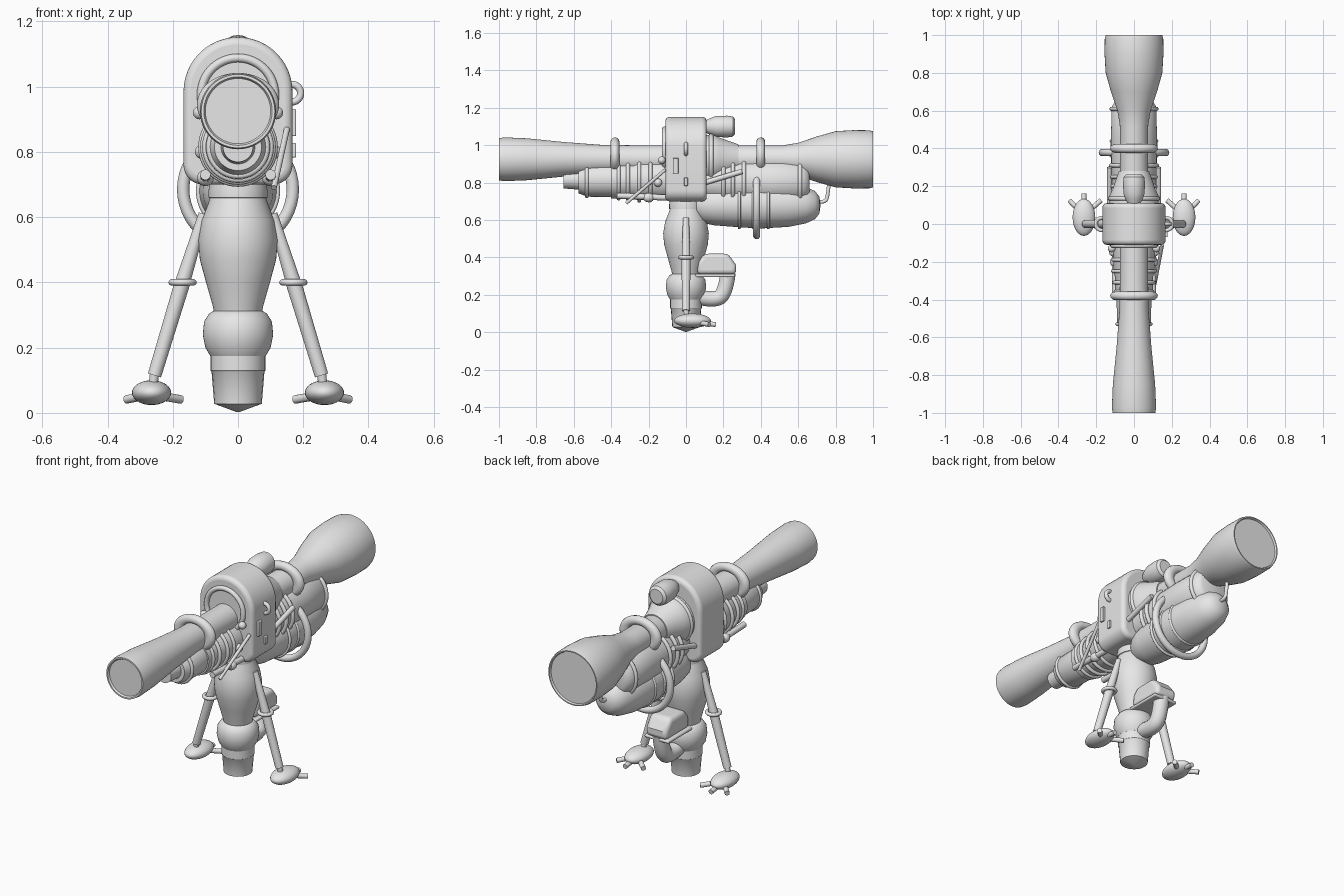
import bpy, bmesh
from math import sin, cos, pi, radians
from mathutils import Vector, Matrix

cube = bpy.data.objects.get("Cube")
if cube:
    bpy.data.objects.remove(cube)

grey = bpy.data.materials.new("light_grey")
grey.use_nodes = True
grey.diffuse_color = (0.8, 0.8, 0.8, 1)
grey.node_tree.nodes["Principled BSDF"].inputs["Base Color"].default_value = (0.8, 0.8, 0.8, 1)


def finish(name, bm, angle=35):
    bmesh.ops.recalc_face_normals(bm, faces=bm.faces[:])
    mesh = bpy.data.meshes.new(name)
    bm.to_mesh(mesh)
    bm.free()
    mesh.materials.append(grey)
    mesh.shade_smooth()
    mesh.set_sharp_from_angle(angle=radians(angle))
    ob = bpy.data.objects.new(name, mesh)
    bpy.context.scene.collection.objects.link(ob)
    return ob


def lathe(name, profile, centre=(0, 0, 0), axis="Y", segs=48):
    """Revolve (position, radius) pairs round an axis; close both ends."""
    bm = bmesh.new()
    rings = []
    for t, r in profile:
        ring = []
        for i in range(segs):
            a = 2 * pi * i / segs
            u, v = r * cos(a), r * sin(a)
            p = (u, t, v) if axis == "Y" else (u, v, t)
            ring.append(bm.verts.new(Vector(p) + Vector(centre)))
        rings.append(ring)
    for a, b in zip(rings, rings[1:]):
        for i in range(segs):
            j = (i + 1) % segs
            bm.faces.new((a[i], a[j], b[j], b[i]))
    bm.faces.new(rings[0])
    bm.faces.new(rings[-1])
    return finish(name, bm)


def torus(name, centre, radius, thick, axis="Y", stretch=1.0):
    bm = bmesh.new()
    n, m = 48, 14
    grid = []
    for i in range(n):
        a = 2 * pi * i / n
        row = []
        for k in range(m):
            b = 2 * pi * k / m
            r, h = radius + thick * cos(b), thick * sin(b)
            u, v = r * cos(a) * stretch, r * sin(a)
            p = (u, h, v) if axis == "Y" else (u, v, h)
            row.append(bm.verts.new(Vector(p) + Vector(centre)))
        grid.append(row)
    for i in range(n):
        for k in range(m):
            a, b = grid[i], grid[(i + 1) % n]
            bm.faces.new((a[k], b[k], b[(k + 1) % m], a[(k + 1) % m]))
    return finish(name, bm)


def ball(name, centre, size):
    bm = bmesh.new()
    bmesh.ops.create_uvsphere(bm, u_segments=32, v_segments=18, radius=1)
    bmesh.ops.transform(bm, matrix=Matrix.Translation(centre) @ Matrix.Diagonal((*size, 1)), verts=bm.verts)
    return finish(name, bm)


def rod(name, a, b, r1, r2=None):
    a, b = Vector(a), Vector(b)
    d = b - a
    bm = bmesh.new()
    bmesh.ops.create_cone(bm, cap_ends=True, segments=24, radius1=r1,
                          radius2=r1 if r2 is None else r2, depth=d.length)
    spin = Vector((0, 0, 1)).rotation_difference(d).to_matrix().to_4x4()
    bmesh.ops.transform(bm, matrix=Matrix.Translation((a + b) / 2) @ spin, verts=bm.verts)
    return finish(name, bm)


def pipe(name, points, r):
    cu = bpy.data.curves.new(name, "CURVE")
    cu.dimensions = "3D"
    cu.bevel_depth, cu.bevel_resolution, cu.use_fill_caps = r, 5, True
    sp = cu.splines.new("NURBS")
    sp.points.add(len(points) - 1)
    for p, co in zip(sp.points, points):
        p.co = (*co, 1)
    sp.use_endpoint_u, sp.order_u, sp.resolution_u = True, 3, 10
    cu.materials.append(grey)
    ob = bpy.data.objects.new(name, cu)
    bpy.context.scene.collection.objects.link(ob)
    return ob


def slab(name, outline, axis, lo, hi, bevel):
    """Extrude a 2D outline along x or y and round its edges."""
    bm = bmesh.new()
    vs = [bm.verts.new((u, lo, v) if axis == "Y" else (lo, u, v)) for u, v in outline]
    f = bm.faces.new(vs)
    ext = bmesh.ops.extrude_face_region(bm, geom=[f])["geom"]
    d = (0, hi - lo, 0) if axis == "Y" else (hi - lo, 0, 0)
    bmesh.ops.translate(bm, vec=d, verts=[g for g in ext if isinstance(g, bmesh.types.BMVert)])
    ob = finish(name, bm)
    mod = ob.modifiers.new("rounding", "BEVEL")
    mod.width, mod.segments, mod.limit_method, mod.angle_limit = bevel, 4, "ANGLE", radians(40)
    return ob


# Main tube with flared, recessed ends
Z = 0.925
lathe("main_tube", [(-0.99, 0.1), (-1, 0.105), (-1, 0.113), (-0.97, 0.117), (-0.85, 0.112), (-0.65, 0.092),
                    (-0.45, 0.077), (-0.3, 0.075), (0.52, 0.075), (0.6, 0.088), (0.7, 0.122),
                    (0.8, 0.15), (0.9, 0.156), (0.98, 0.155), (1, 0.15), (1, 0.144), (0.99, 0.14)], (0, 0, Z))
for label, y in (("front", -0.38), ("rear", 0.4)):
    torus(label + "_tube_ring", (0, y, 0.945), 0.073, 0.024, stretch=1.3)

# Central housing: round top, rounded lower corners
arc = [(0.167 * cos(pi * i / 24), 0.985 + 0.167 * sin(pi * i / 24)) for i in range(25)]
corner = [(0.107 + 0.06 * cos(pi * i / 16), 0.76 - 0.06 * sin(pi * i / 16)) for i in range(9)]
outline = arc + [(-x, z) for x, z in corner] + corner[::-1]
slab("housing", outline, "Y", -0.11, 0.11, 0.022)
torus("housing_front_ring", (0, -0.115, 0.975), 0.113, 0.013)
lathe("housing_rear_collar", [(0.1, 0.13), (0.15, 0.13), (0.18, 0.115), (0.28, 0.08)], (0, 0, Z))
torus("housing_rear_ring", (0, 0.135, Z), 0.127, 0.012)
lathe("top_knob", [(0.1, 0.03), (0.13, 0.045), (0.16, 0.056), (0.22, 0.058), (0.25, 0.054), (0.262, 0.04)], (0, 0, 1.1))

# Side controls on the left of the housing
torus("side_loop", (0.165, 0, 0.98), 0.027, 0.011)
for name, y, z, w, h in (("side_switch", -0.055, 0.89, 0.015, 0.042), ("side_button", 0, 0.805, 0.011, 0.022)):
    slab(name, [(y - w, z - h), (y + w, z - h), (y + w, z + h), (y - w, z + h)], "X", 0.15, 0.178, 0.004)

# Stepped under-barrel at the front, with bands
lathe("front_barrel", [(-0.655, 0.04), (-0.655, 0.046), (-0.575, 0.052), (-0.575, 0.072), (-0.54, 0.085),
                       (-0.53, 0.09), (-0.4, 0.092), (-0.4, 0.1), (-0.28, 0.1), (-0.26, 0.108),
                       (-0.1, 0.108)], (0, 0, 0.815))
for i, (y, r) in enumerate(((-0.53, 0.088), (-0.36, 0.1), (-0.31, 0.106), (-0.25, 0.112), (-0.19, 0.11))):
    torus(f"front_barrel_band_{i + 1}", (0, y, 0.815), r, 0.01)
rod("side_brace", (0.11, -0.32, 0.69), (0.15, -0.11, 0.87), 0.009)
for s, side in ((1, "left"), (-1, "right")):
    ball(side + "_lower_stud", (s * 0.1, -0.2, 0.72), (0.026, 0.03, 0.025))
    ball(side + "_middle_stud", (s * 0.11, -0.15, 0.8), (0.022, 0.022, 0.022))
    rod(side + "_lower_pin", (s * 0.1, -0.37, 0.73), (s * 0.1, -0.1, 0.72), 0.016)
    rod(side + "_rear_pin", (s * 0.13, 0.1, 0.8), (s * 0.13, 0.3, 0.86), 0.014)
    ball(side + "_upper_stud", (s * 0.118, -0.13, 0.92), (0.02, 0.02, 0.02))

# Rear cylinder under the main tube
lathe("rear_cylinder", [(0.1, 0.1), (0.2, 0.115), (0.45, 0.122), (0.62, 0.118), (0.65, 0.1), (0.66, 0.08)], (0, 0, 0.805))
for i, (y, r) in enumerate(((0.2, 0.118), (0.25, 0.124), (0.31, 0.122), (0.61, 0.119))):
    torus(f"rear_cylinder_band_{i + 1}", (0, y, 0.805), r, 0.011)

# Round-ended lower tank, bands, large hoop and hose
lathe("lower_tank", [(0.04, 0.06), (0.09, 0.095), (0.15, 0.108), (0.28, 0.118), (0.4, 0.125), (0.55, 0.116),
                     (0.64, 0.098), (0.69, 0.075), (0.713, 0.045), (0.718, 0.01)], (0, 0, 0.68))
for i, y in enumerate((0.285, 0.36, 0.44)):
    torus(f"tank_band_{i + 1}", (0, y, 0.68), 0.121, 0.008)
torus("tank_hoop", (0, 0.378, 0.685), 0.168, 0.019)
pipe("tank_hose", [(0, 0.69, 0.7), (0, 0.745, 0.69), (0, 0.76, 0.74), (0, 0.765, 0.81)], 0.01)

# Central grip: tapered body, bulge and pointed base
lathe("neck_collar", [(0.655, 0.08), (0.66, 0.09), (0.685, 0.09), (0.71, 0.085)], axis="Z")
lathe("grip_body", [(0.3, 0.072), (0.33, 0.078), (0.4, 0.098), (0.47, 0.117), (0.53, 0.122), (0.59, 0.112),
                    (0.64, 0.092), (0.68, 0.08)], axis="Z")
lathe("grip_bulge", [(0.175, 0.085), (0.2, 0.1), (0.24, 0.108), (0.28, 0.104), (0.305, 0.088), (0.315, 0.07)], axis="Z")
lathe("grip_base", [(0.002, 0.003), (0.028, 0.073), (0.125, 0.081), (0.13, 0.085), (0.18, 0.085)], axis="Z", segs=24)

# Rear hand hold: curved arm, tray and cushion
pipe("hold_arm", [(0, 0.06, 0.19), (0, 0.14, 0.17), (0, 0.21, 0.2), (0, 0.225, 0.32)], 0.042)
slab("hold_tray", [(0.05, 0.295), (0.262, 0.295), (0.262, 0.312), (0.05, 0.312)], "X", -0.075, 0.075, 0.007)
slab("hold_cushion", [(0.06, 0.31), (0.268, 0.31), (0.268, 0.36), (0.225, 0.42), (0.1, 0.42), (0.06, 0.38)],
     "X", -0.065, 0.065, 0.022)

# Two splayed legs with three-toed feet
for s, side in ((1, "left"), (-1, "right")):
    rod(side + "_thigh", (s * 0.105, 0, 0.61), (s * 0.17, 0, 0.4), 0.016, 0.023)
    rod(side + "_shin", (s * 0.17, 0, 0.4), (s * 0.256, 0, 0.115), 0.024, 0.021)
    torus(side + "_knee_ring", (s * 0.17, 0, 0.4), 0.033, 0.01, "Z")
    rod(side + "_ankle", (s * 0.255, 0, 0.13), (s * 0.262, 0.005, 0.07), 0.014)
    ball(side + "_foot", (s * 0.265, 0.035, 0.062), (0.06, 0.098, 0.038))
    for i, (x, y) in enumerate(((-0.09, 0.125), (0, 0.16), (0.077, 0.125))):
        rod(f"{side}_toe_{i + 1}", (s * (0.265 + x * 0.3), 0.07, 0.052),
            (s * (0.265 + x), y, 0.041), 0.013)
